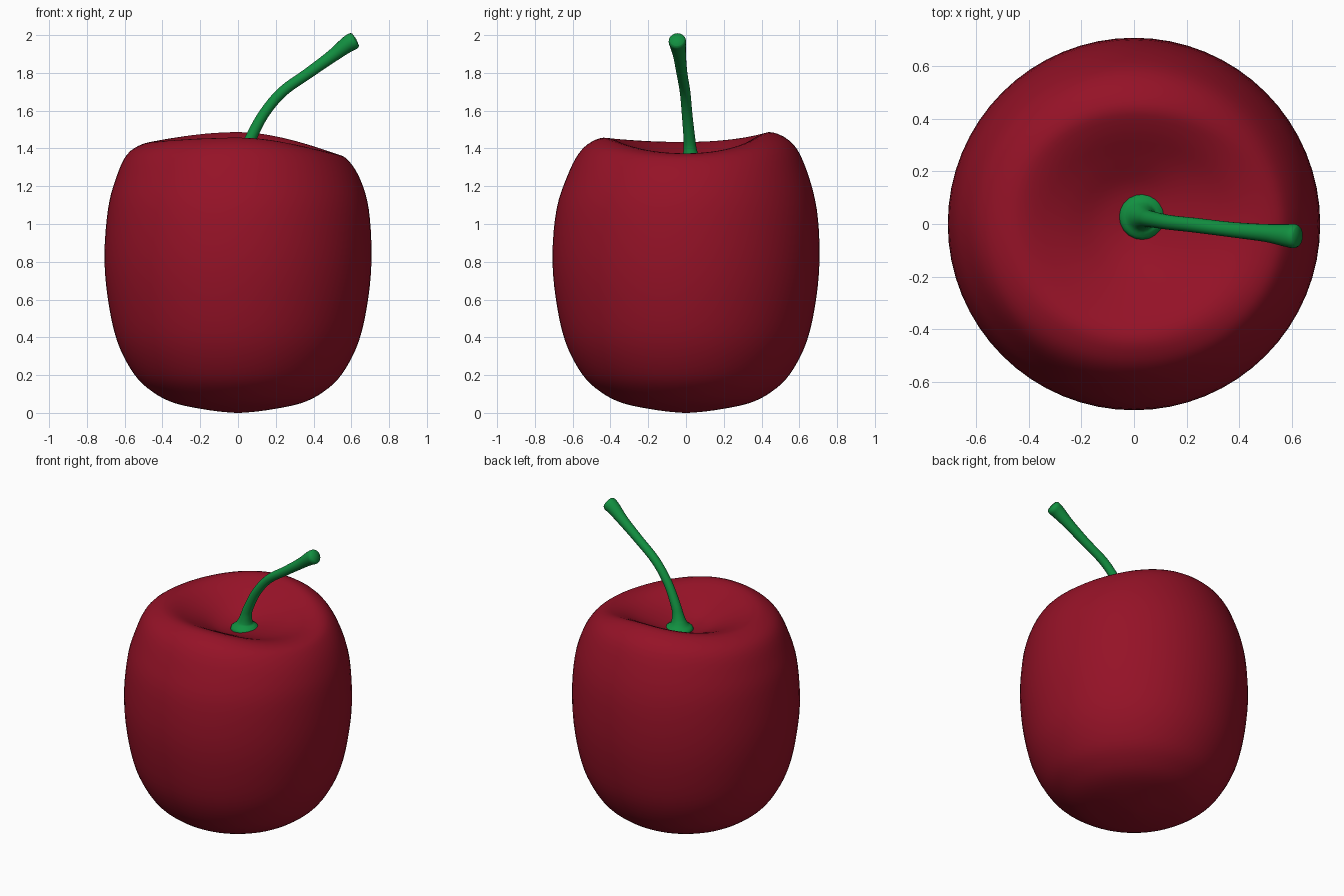
import bpy, bmesh, math
from mathutils import Vector

if "Cube" in bpy.data.objects:
    bpy.data.objects.remove(bpy.data.objects["Cube"])


def material(name, rgb):
    m = bpy.data.materials.new(name)
    m.diffuse_color = (*rgb, 1)
    m.use_nodes = True
    m.node_tree.nodes["Principled BSDF"].inputs["Base Color"].default_value = m.diffuse_color
    return m


def spline(points, steps):
    """Catmull-Rom curve through tuples of any size."""
    pts = [points[0]] + list(points) + [points[-1]]
    out = []
    for i in range(1, len(pts) - 2):
        a, b, c, d = pts[i - 1:i + 3]
        for s in range(steps):
            t = s / steps
            out.append([0.5 * (2 * q + (r - p) * t + (2 * p - 5 * q + 4 * r - u) * t * t
                               + (3 * q - p - 3 * r + u) * t ** 3)
                        for p, q, r, u in zip(a, b, c, d)])
    out.append(list(points[-1]))
    return out


def loft(name, rings, start, end, mat):
    """Skin rings of points, closing both ends with a fan to a point."""
    bm = bmesh.new()
    rows = [[bm.verts.new(p) for p in ring] for ring in rings]
    n = len(rows[0])
    for a, b in zip(rows, rows[1:]):
        for i in range(n):
            j = (i + 1) % n
            bm.faces.new((a[i], a[j], b[j], b[i]))
    first, last = bm.verts.new(start), bm.verts.new(end)
    for i in range(n):
        j = (i + 1) % n
        bm.faces.new((first, rows[0][j], rows[0][i]))
        bm.faces.new((last, rows[-1][i], rows[-1][j]))
    bmesh.ops.recalc_face_normals(bm, faces=bm.faces)
    me = bpy.data.meshes.new(name)
    bm.to_mesh(me)
    bm.free()
    me.materials.append(mat)
    ob = bpy.data.objects.new(name, me)
    bpy.context.collection.objects.link(ob)
    for f in me.polygons:
        f.use_smooth = True
    return ob


red = material("cherry red", (0.30, 0.006, 0.020))
green = material("stem green", (0.006, 0.28, 0.052))

# Fruit: shared lower profile, four different shoulder profiles (radius, z)
lower = [(0.03, 0.001), (0.15, 0.014), (0.33, 0.05), (0.45, 0.11), (0.55, 0.205),
         (0.64, 0.38), (0.69, 0.61), (0.707, 0.84)]
shoulders = [
    [(0.692, 1.08), (0.65, 1.23), (0.59, 1.33), (0.53, 1.368), (0.43, 1.372), (0.30, 1.345)],  # +x
    [(0.692, 1.08), (0.64, 1.28), (0.57, 1.42), (0.46, 1.485), (0.37, 1.46), (0.25, 1.385)],   # +y
    [(0.688, 1.08), (0.65, 1.23), (0.59, 1.365), (0.50, 1.425), (0.41, 1.43), (0.27, 1.38)],   # -x
    [(0.685, 1.08), (0.63, 1.25), (0.57, 1.37), (0.50, 1.435), (0.41, 1.455), (0.27, 1.39)],   # -y
]
dimple = [(0.14, 1.32), (0.04, 1.295)]
profiles = [spline(lower + s + dimple, 4) for s in shoulders]

SIDES = 64
rings = []
for k in range(len(profiles[0])):
    ring = []
    for i in range(SIDES):
        a = 2 * math.pi * i / SIDES
        q = int(i * 4 / SIDES)
        w = math.sin(a - q * math.pi / 2) ** 2
        p0, p1 = profiles[q][k], profiles[(q + 1) % 4][k]
        r = p0[0] * (1 - w) + p1[0] * w
        z = p0[1] * (1 - w) + p1[1] * w
        ring.append((r * math.cos(a), r * math.sin(a), z))
    rings.append(ring)
loft("fruit", rings, (0, 0, 0), (0, 0, 1.293), red)

# Stem: curved, flared at the foot and thickened at the tip (x, y, z, radius)
path = spline([(0.032, 0.028, 1.285, 0.088), (0.032, 0.028, 1.312, 0.084),
               (0.036, 0.026, 1.340, 0.052), (0.046, 0.022, 1.39, 0.036),
               (0.066, 0.018, 1.45, 0.031), (0.135, 0.006, 1.58, 0.028),
               (0.235, -0.005, 1.70, 0.028), (0.375, -0.022, 1.80, 0.029),
               (0.50, -0.034, 1.89, 0.034), (0.575, -0.043, 1.948, 0.043),
               (0.608, -0.046, 1.968, 0.046), (0.622, -0.047, 1.976, 0.038)], 4)
rings = []
for k, p in enumerate(path):
    a, b = path[max(k - 1, 0)], path[min(k + 1, len(path) - 1)]
    t = (Vector(b[:3]) - Vector(a[:3])).normalized()
    if p[2] < 1.34:
        t = Vector((0, 0, 1))
    u = Vector((0, 1, 0)).cross(t).normalized()
    v = t.cross(u)
    rings.append([Vector(p[:3]) + p[3] * (u * math.cos(c) + v * math.sin(c))
                  for c in (2 * math.pi * i / 20 for i in range(20))])
loft("stem", rings, path[0][:3], (0.626, -0.047, 1.979), green)
